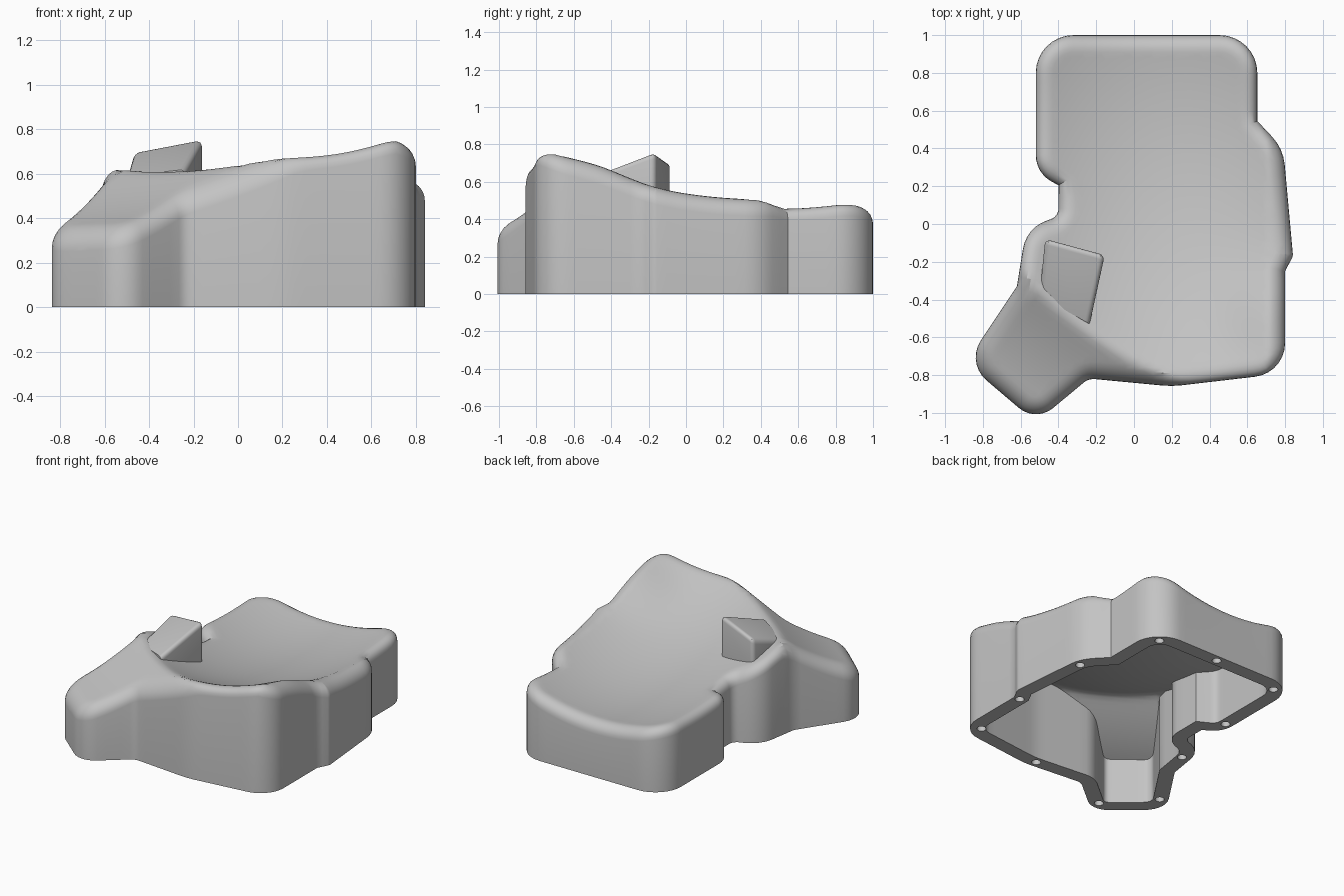
import bpy, bmesh, math
from mathutils import Vector
from mathutils.geometry import delaunay_2d_cdt

if "Cube" in bpy.data.objects:
    bpy.data.objects.remove(bpy.data.objects["Cube"])

# One grey plastic for everything
grey = bpy.data.materials.new("grey_plastic")
grey.use_nodes = True
grey.diffuse_color = (0.55, 0.55, 0.55, 1)
grey.node_tree.nodes["Principled BSDF"].inputs["Base Color"].default_value = (0.55, 0.55, 0.55, 1)

FILLET, WALL, ROOF, STEP = 0.09, 0.1, 0.06, 0.03

# Plan outline: corner x, y and rounding radius, counter-clockwise
CORNERS = [
    (-.89, -.735, .16), (-.52, -1.05, .14), (-.24, -.818, .08), (.2, -.86, .5),
    (.8, -.79, .18), (.8, -.25, 0), (.842, -.17, .05), (.79, .4, .25),
    (.653, .545, 0), (.653, 1, .2), (-.52, 1, .2), (-.52, .27, .16),
    (-.4, .205, 0), (-.4, .04, .06), (-.57, -.02, .19), (-.62, -.33, 0)]

# Line where the hand dish meets the thumb slope
CREASE = Vector((.15, -.8))
ALONG = Vector((-.82, .573)).normalized()
DOWN = Vector((-ALONG.y, ALONG.x))


def rounded_outline(corners):
    """Round every corner, then split the long straight runs."""
    pts = []
    for i, (x, y, r) in enumerate(corners):
        p = Vector((x, y))
        a = (Vector(corners[i - 1][:2]) - p).normalized()
        b = (Vector(corners[(i + 1) % len(corners)][:2]) - p).normalized()
        if r == 0:
            pts.append(p)
            continue
        half = a.angle(b) / 2
        center = p + (a + b).normalized() * r / math.sin(half)
        start = p + a * r / math.tan(half) - center
        end = p + b * r / math.tan(half) - center
        sweep = math.pi - 2 * half
        n = max(2, math.ceil(sweep / math.radians(12)))
        for k in range(n + 1):
            w = sweep * k / n
            pts.append(center + (start * math.sin(sweep - w) + end * math.sin(w)) / math.sin(sweep))
    out = []
    for i, p in enumerate(pts):
        q = pts[(i + 1) % len(pts)]
        n = max(1, round((q - p).length / 0.05))
        out += [p.lerp(q, k / n) for k in range(n)]
    return out


def inset(loop, dist):
    """Offset a loop inwards with mitred corners."""
    out = []
    for i, p in enumerate(loop):
        d1 = (p - loop[i - 1]).normalized()
        d2 = (loop[(i + 1) % len(loop)] - p).normalized()
        n1, n2 = Vector((-d1.y, d1.x)), Vector((-d2.y, d2.x))
        out.append(p + (n1 + n2) * dist / (1 + n1.dot(n2)))
    return out


def edge_distance(p, loop):
    """Distance to the loop, and whether the point is inside it."""
    best, inside = 9.0, False
    px, py = p[0], p[1]
    ax, ay = loop[-1]
    for bx, by in loop:
        dx, dy = bx - ax, by - ay
        t = ((px - ax) * dx + (py - ay) * dy) / (dx * dx + dy * dy + 1e-12)
        t = min(1, max(0, t))
        best = min(best, (px - ax - t * dx) ** 2 + (py - ay - t * dy) ** 2)
        if (ay > py) != (by > py) and px < ax + (py - ay) * dx / dy:
            inside = not inside
        ax, ay = bx, by
    return math.sqrt(best), inside


def top_height(x, y):
    """Dished hand rest, blended into the slope of the thumb lobe."""
    dish = .41 - .179 * y + .168 * y * y + .04 * max(0, -y) ** 3
    dish += .34 * (min(x, .71) - .1 + .08 * y) ** 2
    dish += .04 * math.exp(-((x - .7) ** 2 + (y + .47) ** 2) / .05)
    rel = Vector((x, y)) - CREASE
    d, a = rel.dot(DOWN), rel.dot(ALONG)
    slope = .68 - .06 * a - .75 * d + .4 * d * d
    return (dish + slope - math.hypot(dish - slope, .03)) / 2


def make_object(name, bm):
    bmesh.ops.recalc_face_normals(bm, faces=bm.faces)
    mesh = bpy.data.meshes.new(name)
    bm.to_mesh(mesh)
    bm.free()
    obj = bpy.data.objects.new(name, mesh)
    bpy.context.collection.objects.link(obj)
    return obj


def sculpted_solid(name, loop, fillet, lower, bottom):
    """Solid with upright walls, a curved top and an optional rounded rim."""
    steps = 7 if fillet else 1
    rings = [inset(loop, fillet * (1 - math.cos(math.pi / 2 * k / 6))) for k in range(steps)]
    pts, edges = [], []
    for ring in rings:
        s, n = len(pts), len(ring)
        pts += ring
        edges += [(s + i, s + (i + 1) % n) for i in range(n)]
    # inner grid runs parallel to the crease
    for i in range(-70, 71):
        for j in range(-70, 71):
            p = CREASE + ALONG * (i * STEP) + DOWN * (j * STEP)
            if max(abs(p.x), abs(p.y)) < 1:
                dist, inside = edge_distance(p, loop)
                if inside and dist > fillet + STEP * .5:
                    pts.append(p)
    verts, _, tris = delaunay_2d_cdt(pts, edges, [], 0, 1e-6)[:3]
    bm = bmesh.new()
    bv = []
    for v in verts:
        z = top_height(v.x, v.y) - lower
        if fillet:
            gap = max(0, fillet - edge_distance(v, loop)[0])
            z -= fillet - math.sqrt(max(0, fillet ** 2 - gap ** 2))
        bv.append(bm.verts.new((v.x, v.y, z)))
    for t in tris:
        mid = sum((verts[i] for i in t), Vector((0, 0))) / len(t)
        if edge_distance(mid, loop)[1]:
            bm.faces.new([bv[i] for i in t])
    bmesh.ops.delete(bm, geom=[v for v in bm.verts if not v.link_faces], context='VERTS')
    rim = [e for e in bm.edges if e.is_boundary]
    new = bmesh.ops.extrude_edge_only(bm, edges=rim)["geom"]
    for v in new:
        if isinstance(v, bmesh.types.BMVert):
            v.co.z = bottom
    floor = [e for e in new if isinstance(e, bmesh.types.BMEdge)]
    bmesh.ops.edgeloop_fill(bm, edges=floor)
    return make_object(name, bm)


def cut(obj, cutter):
    cutter.hide_render = True
    mod = obj.modifiers.new("cut", 'BOOLEAN')
    mod.operation, mod.solver, mod.object = 'DIFFERENCE', 'EXACT', cutter
    bpy.context.view_layer.objects.active = obj
    bpy.ops.object.modifier_apply(modifier=mod.name)
    bpy.data.objects.remove(cutter)


# Hollow shell
outline = rounded_outline(CORNERS)
shell = sculpted_solid("shell", outline, FILLET, 0, 0)
cut(shell, sculpted_solid("cavity_cutter", inset(outline, WALL), 0, ROOF, -.1))

# Screw holes around the bottom rim
HOLES = [(.55, .91), (.1, .95), (-.42, .9), (-.47, .36), (-.53, -.15), (-.77, -.66),
         (-.5, -.95), (.15, -.805), (.7, -.7), (.755, -.25), (.74, .34)]
bm = bmesh.new()
for x, y in HOLES:
    ring = bmesh.ops.create_cone(bm, cap_ends=True, segments=16, radius1=.03, radius2=.03, depth=.3)
    bmesh.ops.translate(bm, verts=ring["verts"], vec=(x, y, 0))
cut(shell, make_object("screw_hole_cutter", bm))

# Raised thumb guard: the front edge runs into the slope, the others are soft
bm = bmesh.new()
base, cap = [], []
for x, y, z in [(-.47, -.08, .70), (-.155, -.165, .76), (-.235, -.53, .62), (-.5, -.38, .59)]:
    base.append(bm.verts.new((x, y, top_height(x, y) - ROOF * .7)))
    cap.append(bm.verts.new((x, y, z)))
bm.faces.new(base)
bm.faces.new(cap)
for i in range(4):
    j = (i + 1) % 4
    bm.faces.new((base[i], base[j], cap[j], cap[i]))
soft = [e for e in bm.edges if any(v in cap[:2] for v in e.verts)]
bmesh.ops.bevel(bm, geom=soft, offset=.03, segments=4, profile=.5, affect='EDGES')
guard = make_object("thumb_guard", bm)

for obj in (shell, guard):
    obj.data.materials.clear()
    obj.data.materials.append(grey)
    for f in obj.data.polygons:
        f.material_index = 0
    bpy.ops.object.select_all(action='DESELECT')
    obj.select_set(True)
    bpy.context.view_layer.objects.active = obj
    bpy.ops.object.shade_smooth_by_angle(angle=math.radians(35))
